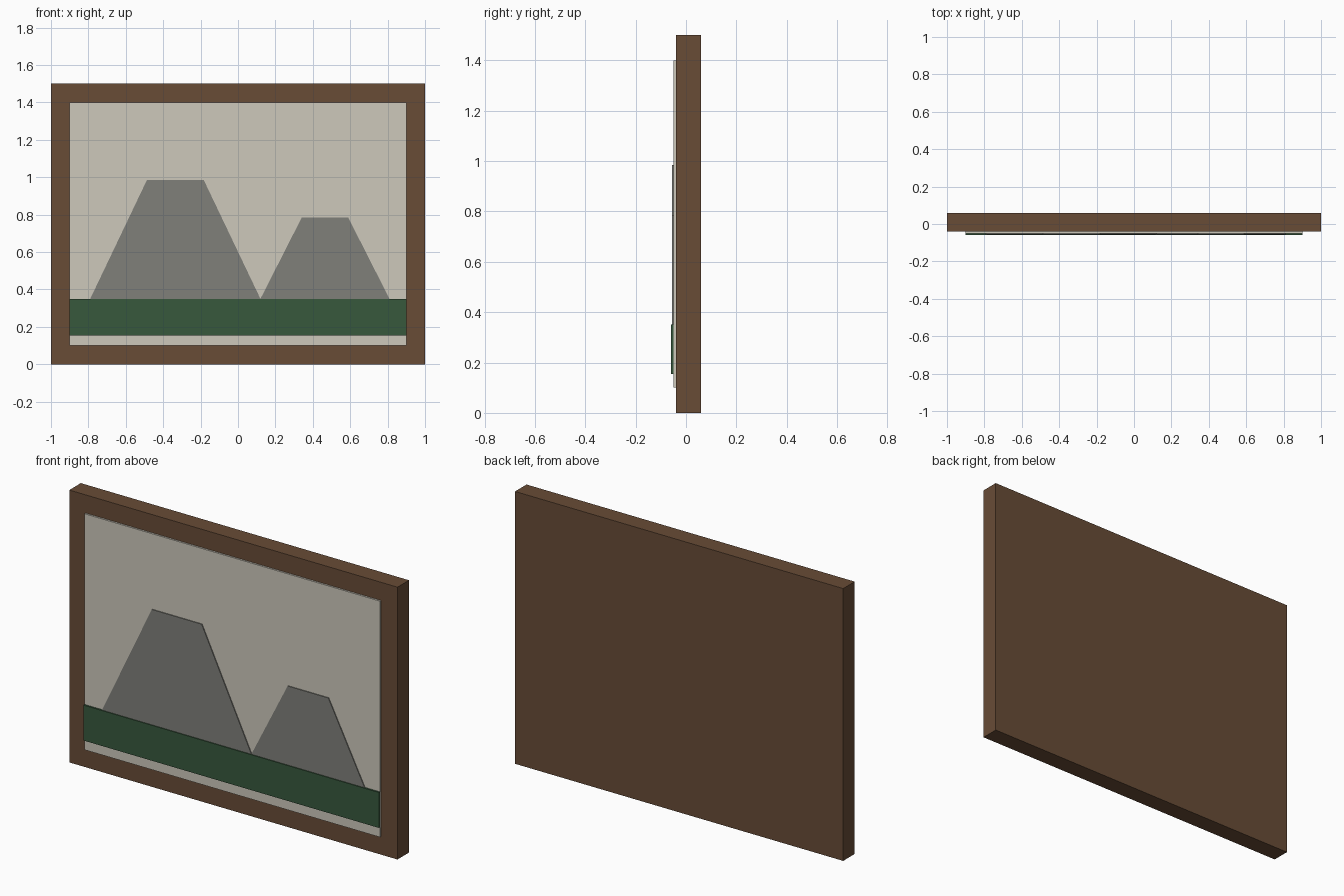
import bpy

if "Cube" in bpy.data.objects:
    bpy.data.objects.remove(bpy.data.objects["Cube"])


def material(name, rgb):
    m = bpy.data.materials.new(name)
    m.diffuse_color = (*rgb, 1)
    m.use_nodes = True
    m.node_tree.nodes["Principled BSDF"].inputs["Base Color"].default_value = m.diffuse_color
    return m


wood = material("brown wood", (0.138, 0.072, 0.037))
cream = material("cream canvas", (0.61, 0.58, 0.50))
grey = material("grey rock", (0.215, 0.215, 0.195))
green = material("dark green", (0.038, 0.098, 0.046))


def plate(name, outline, y_front, y_back, mat):
    """Extrude an (x, z) outline, counter-clockwise from the front, along y."""
    n = len(outline)
    verts = [(x, y, z) for y in (y_front, y_back) for x, z in outline]
    faces = [list(range(n)), list(range(2 * n - 1, n - 1, -1))]
    faces += [(i, i + n, (i + 1) % n + n, (i + 1) % n) for i in range(n)]
    mesh = bpy.data.meshes.new(name)
    mesh.from_pydata(verts, [], faces)
    mesh.materials.append(mat)
    ob = bpy.data.objects.new(name, mesh)
    bpy.context.collection.objects.link(ob)
    return ob


def trapezoid(cx, bottom, top, z0, z1):
    return [(cx - bottom, z0), (cx + bottom, z0), (cx + top, z1), (cx - top, z1)]


# Backing board that reads as the frame border
plate("frame_board", trapezoid(0, 1, 1, 0, 1.5), -0.04, 0.06, wood)
# Raised canvas
plate("canvas", trapezoid(0, 0.9, 0.9, 0.1, 1.4), -0.05, -0.04, cream)
# Flat-topped mountains
plate("large_mountain", trapezoid(-0.335, 0.455, 0.152, 0.35, 0.985), -0.055, -0.05, grey)
plate("small_mountain", trapezoid(0.465, 0.345, 0.124, 0.35, 0.785), -0.055, -0.05, grey)
# Meadow strip in front of the mountains
plate("meadow", trapezoid(0, 0.9, 0.9, 0.155, 0.35), -0.06, -0.05, green)
